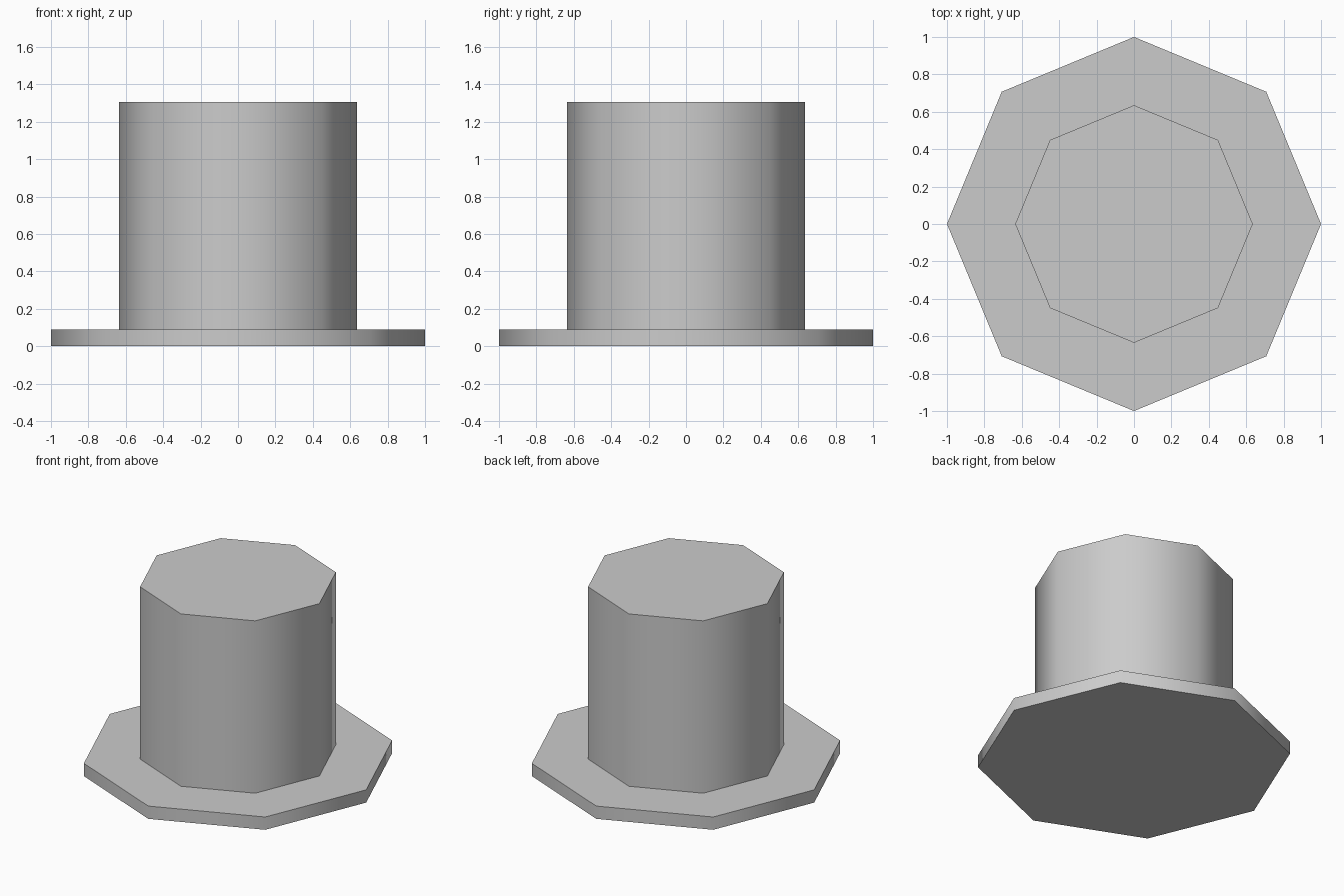
import bpy, bmesh
from math import cos, sin, pi, radians

if "Cube" in bpy.data.objects:
    bpy.data.objects.remove(bpy.data.objects["Cube"])

SIDES = 8
# Profile as (radius, height): brim bottom, brim top, crown base, crown top
PROFILE = [(1.0, 0.0), (1.0, 0.09), (0.635, 0.09), (0.635, 1.305)]

bm = bmesh.new()
rings = [[bm.verts.new((r * cos(2 * pi * i / SIDES), r * sin(2 * pi * i / SIDES), z))
          for i in range(SIDES)] for r, z in PROFILE]

# Brim edge, brim top and crown wall
for low, high in zip(rings, rings[1:]):
    for i in range(SIDES):
        j = (i + 1) % SIDES
        bm.faces.new((low[i], low[j], high[j], high[i]))

# Flat underside and flat crown top
bm.faces.new(rings[0][::-1])
bm.faces.new(rings[-1])

mesh = bpy.data.meshes.new("top_hat")
bm.to_mesh(mesh)
bm.free()
hat = bpy.data.objects.new("top_hat", mesh)
bpy.context.collection.objects.link(hat)

# Smooth around the walls, sharp at the rims
bpy.context.view_layer.objects.active = hat
hat.select_set(True)
bpy.ops.object.shade_smooth_by_angle(angle=radians(60))
